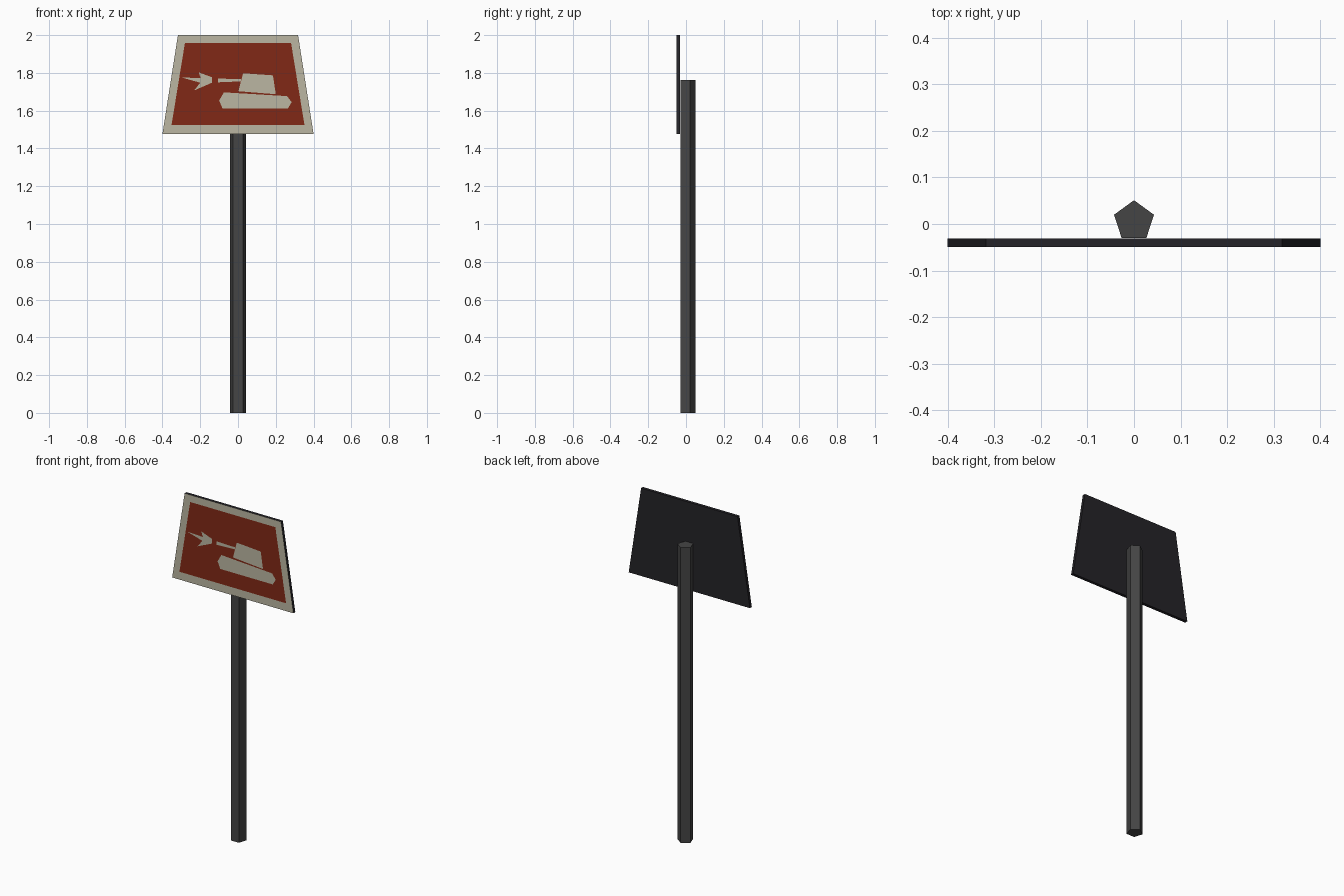
import bpy, bmesh
from math import sin, cos, pi

if "Cube" in bpy.data.objects:
    bpy.data.objects.remove(bpy.data.objects["Cube"])


def material(name, rgb):
    m = bpy.data.materials.new(name)
    m.diffuse_color = (*rgb, 1)
    m.use_nodes = True
    m.node_tree.nodes["Principled BSDF"].inputs["Base Color"].default_value = m.diffuse_color
    return m


DARK = material("dark_metal", (0.018, 0.017, 0.021))
GREY = material("post_grey", (0.06, 0.06, 0.06))
CREAM = material("cream_paint", (0.50, 0.47, 0.36))
RED = material("red_paint", (0.22, 0.022, 0.008))


def finish(name, bm, *mats):
    me = bpy.data.meshes.new(name)
    bm.to_mesh(me)
    bm.free()
    for m in mats:
        me.materials.append(m)
    ob = bpy.data.objects.new(name, me)
    bpy.context.collection.objects.link(ob)
    return ob


def prism(bm, points, offset):
    """Close a polygon and extrude it by the offset vector."""
    face = bm.faces.new([bm.verts.new(p) for p in points])
    new = bmesh.ops.extrude_face_region(bm, geom=[face], use_keep_orig=True)
    verts = [g for g in new["geom"] if isinstance(g, bmesh.types.BMVert)]
    bmesh.ops.translate(bm, verts=verts, vec=offset)
    bmesh.ops.recalc_face_normals(bm, faces=bm.faces)


def decal(name, mat, y, outline):
    """Flat painted shape facing the front (-y)."""
    bm = bmesh.new()
    face = bm.faces.new([bm.verts.new((x, y, z)) for x, z in outline])
    face.normal_update()
    if face.normal.y > 0:
        face.normal_flip()
    return finish(name, bm, mat)


# Five-sided post
bm = bmesh.new()
R = 0.045
ring = [(R * sin(i * 2 * pi / 5), 0.006 + R * cos(i * 2 * pi / 5), 0) for i in range(5)]
prism(bm, ring, (0, 0, 1.762))
finish("post", bm, GREY)

# Tapered sign plate, cream on its front face
bm = bmesh.new()
plate = [(-0.4, 1.476), (0.4, 1.476), (0.318, 2.0), (-0.318, 2.0)]
prism(bm, [(x, -0.031, z) for x, z in plate], (0, -0.018, 0))
for f in bm.faces:
    f.material_index = int(f.normal.y < -0.9)
finish("sign_plate", bm, DARK, CREAM)

# Red field inside the cream border
decal("red_field", RED, -0.0495,
      [(-0.352, 1.523), (0.352, 1.523), (0.281, 1.958), (-0.281, 1.958)])

# Tank pictogram
icon = {
    "tank_tracks": [(-0.075, 1.697), (0.26, 1.677), (0.284, 1.645), (0.264, 1.612),
                    (-0.082, 1.612), (-0.1, 1.653)],
    "tank_turret": [(0.027, 1.798), (0.185, 1.787), (0.2, 1.687), (0.002, 1.703)],
    "tank_barrel": [(-0.106, 1.77), (0.016, 1.767), (0.016, 1.755), (-0.106, 1.75)],
    "muzzle_flash": [(-0.3, 1.776), (-0.197, 1.772), (-0.208, 1.803), (-0.138, 1.777),
                     (-0.138, 1.748), (-0.232, 1.707), (-0.2, 1.748)],
}
for name, outline in icon.items():
    decal(name, CREAM, -0.05, outline)
